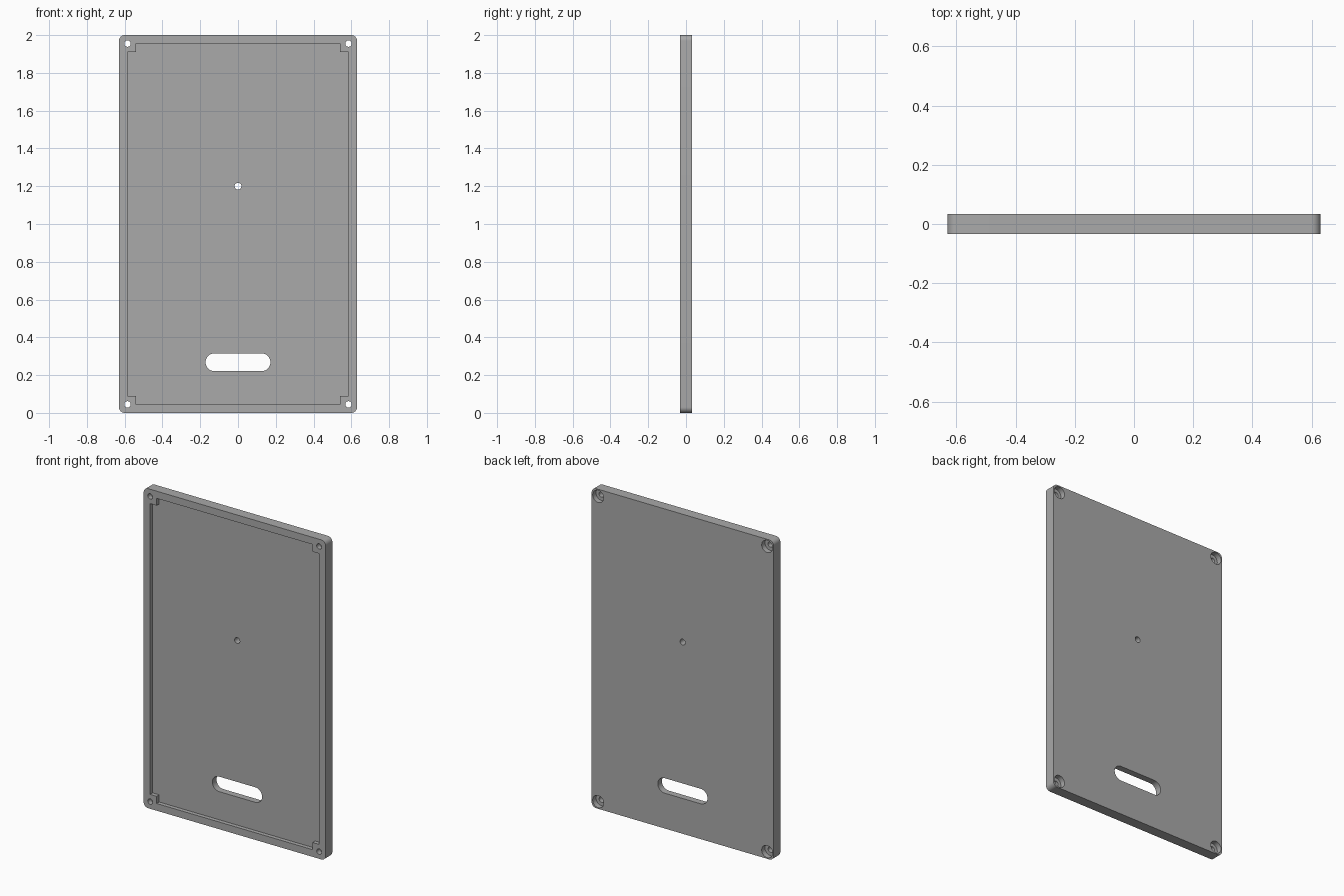
import bpy
import bmesh
import math

cube = bpy.data.objects.get("Cube")
if cube:
    bpy.data.objects.remove(cube, do_unlink=True)

# Plate size and shared positions
HALF_W, HALF_D, HEIGHT = 0.63, 0.033, 2.0
HOLE_X, HOLE_Z = 0.585, 0.955      # screw positions from the plate centre
FLOOR_Y = -0.008                   # floor of the front recess
MID = HEIGHT / 2

grey = bpy.data.materials.new("plain grey")
grey.use_nodes = True
colour = (0.4, 0.4, 0.4, 1)
grey.diffuse_color = colour
grey.node_tree.nodes["Principled BSDF"].inputs["Base Color"].default_value = colour


def rounded(cx, cz, hw, hh, r, steps=10):
    """Outline of a rounded rectangle; a circle when r equals both halves."""
    points = []
    for i, (sx, sz) in enumerate([(1, 1), (-1, 1), (-1, -1), (1, -1)]):
        for s in range(steps + 1):
            a = (i + s / steps) * math.pi / 2
            points.append((cx + sx * (hw - r) + r * math.cos(a),
                           cz + sz * (hh - r) + r * math.sin(a)))
    return points


def circle(cx, cz, r):
    return rounded(cx, cz, r, r, r)


def prism(name, outline, y0, y1):
    """Extrude an x-z outline from y0 to y1."""
    bm = bmesh.new()
    verts = [bm.verts.new((x, y0, z)) for x, z in outline]
    bmesh.ops.remove_doubles(bm, verts=verts, dist=1e-5)
    face = bm.faces.new([v for v in verts if v.is_valid])
    ext = bmesh.ops.extrude_face_region(bm, geom=[face])
    moved = [v for v in ext["geom"] if isinstance(v, bmesh.types.BMVert)]
    bmesh.ops.translate(bm, verts=moved, vec=(0, y1 - y0, 0))
    bmesh.ops.recalc_face_normals(bm, faces=bm.faces)
    mesh = bpy.data.meshes.new(name)
    bm.to_mesh(mesh)
    bm.free()
    obj = bpy.data.objects.new(name, mesh)
    bpy.context.collection.objects.link(obj)
    mesh.materials.append(grey)
    return obj


def cut(target, outline, y0, y1):
    """Subtract a prism from the target and discard the cutter."""
    cutter = prism("cutter", outline, y0, y1)
    cutter.hide_render = True
    mod = target.modifiers.new("cut", "BOOLEAN")
    mod.operation = "DIFFERENCE"
    mod.solver = "EXACT"
    mod.object = cutter
    bpy.context.view_layer.objects.active = target
    bpy.ops.object.modifier_apply(modifier=mod.name)
    bpy.data.objects.remove(cutter, do_unlink=True)


# Plate with rounded corners
plate = prism("cover_plate", rounded(0, MID, HALF_W, MID, 0.03), -HALF_D, HALF_D)

# Shallow front recess, stepped in at the corners to leave screw bosses
ox, oz, step = HOLE_X, HOLE_Z, 0.045
quarter = [(ox, oz - step), (ox - step, oz - step), (ox - step, oz)]
recess = []
for sx, sz in [(1, 1), (-1, 1), (-1, -1), (1, -1)]:
    corner = quarter if sx * sz > 0 else quarter[::-1]
    recess += [(sx * x, MID + sz * z) for x, z in corner]
cut(plate, recess, -0.1, FLOOR_Y)

# Cable slot and centre hole
cut(plate, rounded(0, 0.268, 0.172, 0.047, 0.047), -0.1, 0.1)
cut(plate, circle(0, 1.2, 0.018), -0.1, 0.1)

# Corner screw holes, counterbored from the back
for sx in (-1, 1):
    for sz in (-1, 1):
        x, z = sx * HOLE_X, MID + sz * HOLE_Z
        cut(plate, circle(x, z, 0.017), -0.1, 0.1)
        cut(plate, circle(x, z, 0.038), 0.0, 0.1)

# Smooth the rounded walls and keep the edges sharp
bpy.ops.object.select_all(action="DESELECT")
plate.select_set(True)
bpy.context.view_layer.objects.active = plate
bpy.ops.object.shade_smooth_by_angle(angle=math.radians(30))
